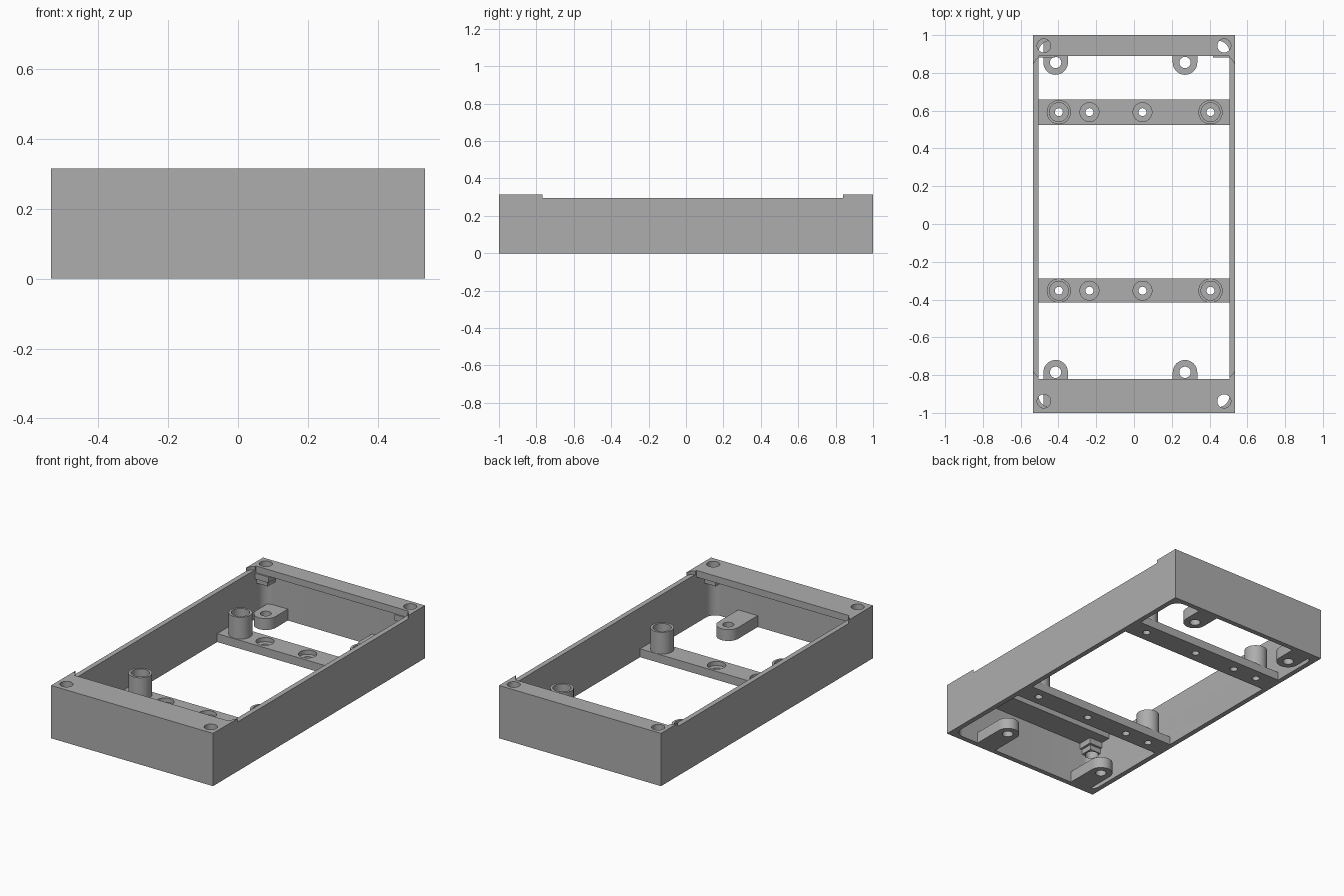
import bpy, bmesh, math

if "Cube" in bpy.data.objects:
    bpy.data.objects.remove(bpy.data.objects["Cube"])

grey = bpy.data.materials.new("plain_grey")
grey.diffuse_color = (0.42, 0.42, 0.42, 1)
grey.use_nodes = True
grey.node_tree.nodes["Principled BSDF"].inputs["Base Color"].default_value = grey.diffuse_color


def prism(name, outline, z0, z1):
    """Extrude a closed xy outline from z0 to z1."""
    bm = bmesh.new()
    face = bm.faces.new([bm.verts.new((x, y, z0)) for x, y in outline])
    ext = bmesh.ops.extrude_face_region(bm, geom=[face])
    for v in ext["geom"]:
        if isinstance(v, bmesh.types.BMVert):
            v.co.z = z1
    bmesh.ops.recalc_face_normals(bm, faces=bm.faces)
    mesh = bpy.data.meshes.new(name)
    bm.to_mesh(mesh)
    bm.free()
    mesh.materials.append(grey)
    ob = bpy.data.objects.new(name, mesh)
    bpy.context.collection.objects.link(ob)
    return ob


def rect(x0, x1, y0, y1):
    return [(x0, y0), (x1, y0), (x1, y1), (x0, y1)]


def arc(cx, cy, r, a0, a1, n):
    return [(cx + r * math.cos(math.radians(a0 + (a1 - a0) * i / n)),
             cy + r * math.sin(math.radians(a0 + (a1 - a0) * i / n))) for i in range(n + 1)]


def circle(cx, cy, r, n=40):
    return arc(cx, cy, r, 0, 360, n)[:-1]


def rounded(x0, x1, y0, y1, r):
    return (arc(x1 - r, y1 - r, r, 0, 90, 10) + arc(x0 + r, y1 - r, r, 90, 180, 10)
            + arc(x0 + r, y0 + r, r, 180, 270, 10) + arc(x1 - r, y0 + r, r, 270, 360, 10))


def cut(ob, outline, z0, z1):
    """Subtract a prism from an object."""
    tool = prism("cutter", outline, z0, z1)
    tool.hide_render = True
    mod = ob.modifiers.new("cut", "BOOLEAN")
    mod.operation, mod.solver, mod.object = "DIFFERENCE", "EXACT", tool
    bpy.context.view_layer.objects.active = ob
    bpy.ops.object.modifier_apply(modifier=mod.name)
    bpy.data.objects.remove(tool)


def smooth(ob):
    bpy.ops.object.select_all(action="DESELECT")
    ob.select_set(True)
    bpy.context.view_layer.objects.active = ob
    bpy.ops.object.shade_smooth_by_angle(angle=math.radians(30))


W, IN_X, IN_Y = 0.535, 0.505, 0.97
CORNERS = [(sx * 0.477, y) for sx in (-1, 1) for y in (-0.938, 0.944)]

# Frame: open box with end plates, raised end lips and corner screw holes
frame = prism("frame", rect(-W, W, -1, 1), 0, 0.315)
cut(frame, rounded(-IN_X, IN_X, -IN_Y, IN_Y, 0.06), -0.1, 0.275)
cut(frame, rect(-IN_X, IN_X, -0.82, 0.89), 0.2, 0.4)
cut(frame, rounded(-W - 0.002, W + 0.002, -0.82, 0.89, 0.067), 0.295, 0.4)
for x, y in CORNERS:
    cut(frame, circle(x, y, 0.036), 0.2, 0.4)
smooth(frame)

# Stepped screw pads under the plate corners
for x, y in CORNERS:
    sx, sy = math.copysign(1, x), math.copysign(1, y)
    for name, w, z0, z1 in (("pad", 0.088, 0.24, 0.275), ("pad_step", 0.074, 0.21, 0.24)):
        xs = sorted((sx * IN_X, sx * (IN_X - w)))
        ys = sorted((sy * IN_Y, sy * (IN_Y - w)))
        pad = prism("screw_" + name, rect(*xs, *ys), z0, z1)
        cut(pad, circle(x, y, 0.036), 0.1, 0.4)
        smooth(pad)

# Crossbars with counterbored holes and hollow posts
for y0, y1, yc in ((0.525, 0.66, 0.592), (-0.415, -0.288, -0.353)):
    bar = prism("crossbar", rect(-IN_X, IN_X, y0, y1), 0, 0.05)
    for x in (-0.398, -0.236, 0.045, 0.405):
        cut(bar, circle(x, yc, 0.05), 0.025, 0.1)
        cut(bar, circle(x, yc, 0.021), -0.1, 0.1)
    smooth(bar)
    for x in (-0.398, 0.405):
        post = prism("post", circle(x, yc, 0.064), 0.05, 0.18)
        cut(post, circle(x, yc, 0.05), 0, 0.3)
        smooth(post)

# Rounded mounting tabs on the inner end walls
for x in (-0.415, 0.27):
    for yc, s in ((0.855, 1), (-0.785, -1)):
        tip = arc(x, yc, 0.065, 0, -180 * s, 20)
        tab = prism("mounting_tab", tip + [(x - 0.065, s * IN_Y), (x + 0.065, s * IN_Y)], 0, 0.068)
        cut(tab, circle(x, yc, 0.03), -0.1, 0.2)
        smooth(tab)
